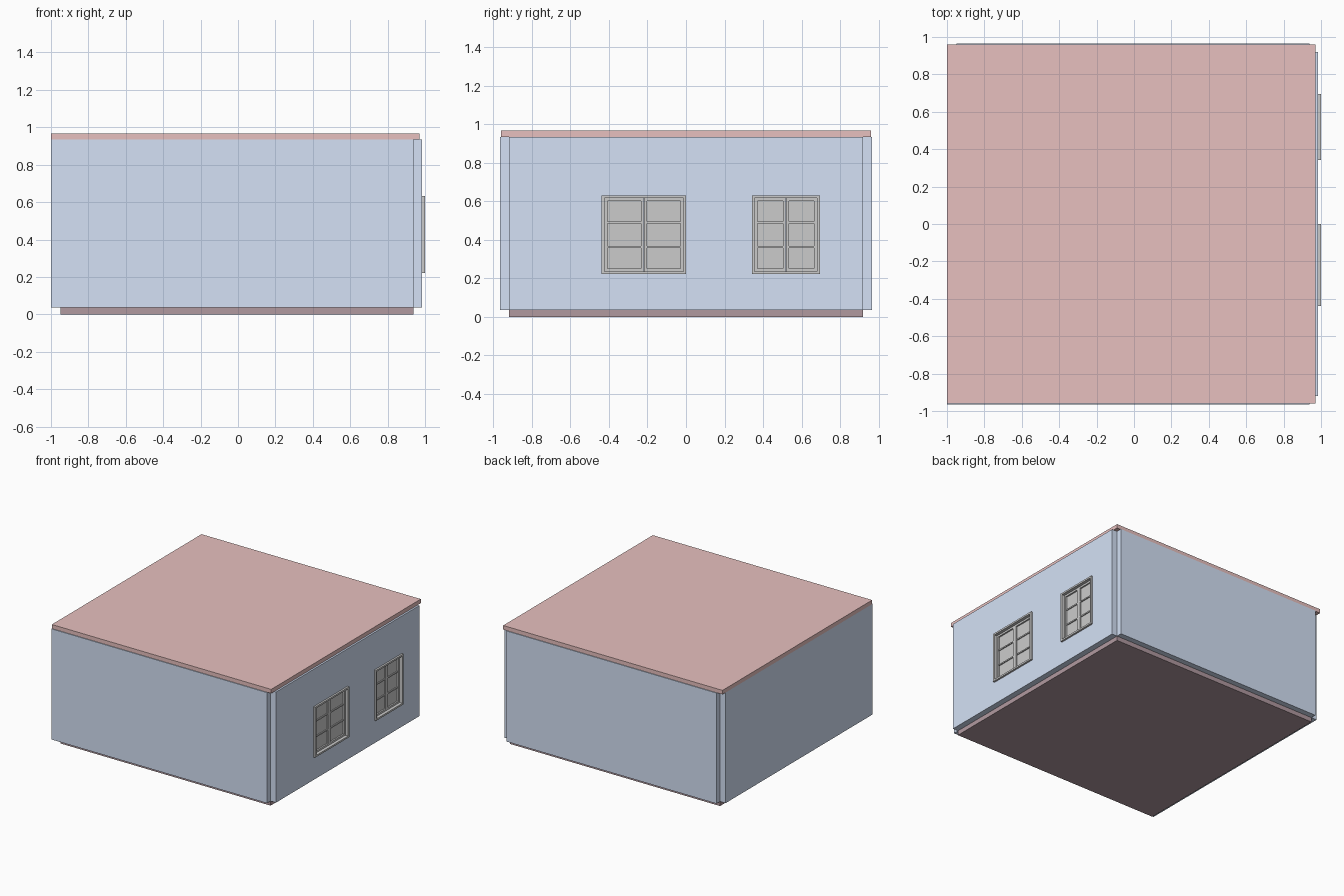
import bpy, bmesh
from mathutils import Vector, Matrix

if "Cube" in bpy.data.objects:
    bpy.data.objects.remove(bpy.data.objects["Cube"])


def material(name, rgb):
    m = bpy.data.materials.new(name)
    m.diffuse_color = (*rgb, 1)
    m.use_nodes = True
    m.node_tree.nodes["Principled BSDF"].inputs["Base Color"].default_value = m.diffuse_color
    return m


BLUE = material("wall_blue", (0.66, 0.755, 0.92))
RED = material("roof_red", (0.80, 0.53, 0.52))
BROWN = material("floor_brown", (0.44, 0.32, 0.35))


def add_box(bm, lo, hi):
    lo, hi = Vector(lo), Vector(hi)
    m = Matrix.Translation((lo + hi) / 2) @ Matrix.Diagonal((*(hi - lo), 1))
    bmesh.ops.create_cube(bm, size=1, matrix=m)


def add_ring(bm, x0, x1, y0, y1, z0, z1, w):
    """Rectangular frame of width w, running from x0 to x1 in depth."""
    def loop(x, i):
        return [bm.verts.new((x, y, z)) for y, z in
                ((y0 + i, z0 + i), (y1 - i, z0 + i), (y1 - i, z1 - i), (y0 + i, z1 - i))]
    loops = [loop(x1, 0), loop(x1, w), loop(x0, w), loop(x0, 0)]
    for k in range(4):
        a, b = loops[k], loops[(k + 1) % 4]
        for i in range(4):
            j = (i + 1) % 4
            bm.faces.new((a[i], a[j], b[j], b[i]))


def finish(bm, name, mat=None):
    bmesh.ops.recalc_face_normals(bm, faces=bm.faces)
    me = bpy.data.meshes.new(name)
    bm.to_mesh(me)
    bm.free()
    ob = bpy.data.objects.new(name, me)
    bpy.context.collection.objects.link(ob)
    if mat:
        me.materials.append(mat)
    return ob


def box(name, lo, hi, mat=None):
    bm = bmesh.new()
    add_box(bm, lo, hi)
    return finish(bm, name, mat)


# Floor, roof and the three plain walls
ZB, ZT = 0.037, 0.935
box("floor", (-0.95, -0.92, 0), (0.937, 0.92, ZB), BROWN)
box("roof", (-1, -0.96, ZT), (0.97, 0.96, 0.968), RED)
box("front_wall", (-1, -0.966, ZB), (0.937, -0.92, ZT), BLUE)
box("back_wall", (-0.95, 0.92, ZB), (0.937, 0.966, ZT), BLUE)
box("left_wall", (-1, -0.92, ZB), (-0.95, 0.92, ZT), BLUE)
right_wall = box("right_wall", (0.937, -0.92, ZB), (0.985, 0.92, ZT), BLUE)


def window(name, y0, y1, z0, z1):
    # Opening through the right wall
    cutter = box(name + "_cutter", (0.9, y0 + 0.006, z0 + 0.006), (1.05, y1 - 0.006, z1 - 0.006))
    cut = right_wall.modifiers.new("opening", 'BOOLEAN')
    cut.operation, cut.solver, cut.object = 'DIFFERENCE', 'EXACT', cutter
    bpy.context.view_layer.objects.active = right_wall
    bpy.ops.object.modifier_apply(modifier=cut.name)
    bpy.data.objects.remove(cutter)

    # Outer frame standing proud of the wall
    bm = bmesh.new()
    add_ring(bm, 0.937, 1.0, y0, y1, z0, z1, 0.014)
    finish(bm, name + "_frame")

    # Two sashes, each with a pane and two horizontal bars
    a, b, c, d = y0 + 0.014, y1 - 0.014, z0 + 0.014, z1 - 0.014
    mid = (a + b) / 2
    for side, s0, s1 in (("left", a, mid - 0.001), ("right", mid + 0.001, b)):
        bm = bmesh.new()
        add_ring(bm, 0.95, 0.975, s0, s1, c, d, 0.015)
        for k in (1, 2):
            z = c + (d - c) * k / 3
            add_box(bm, (0.954, s0 + 0.015, z - 0.005), (0.971, s1 - 0.015, z + 0.005))
        finish(bm, f"{name}_{side}_sash")
        box(f"{name}_{side}_pane", (0.960, s0 + 0.012, c + 0.012), (0.963, s1 - 0.012, d - 0.012))


window("wide_window", -0.438, 0.0, 0.222, 0.632)
window("narrow_window", 0.343, 0.695, 0.222, 0.632)
